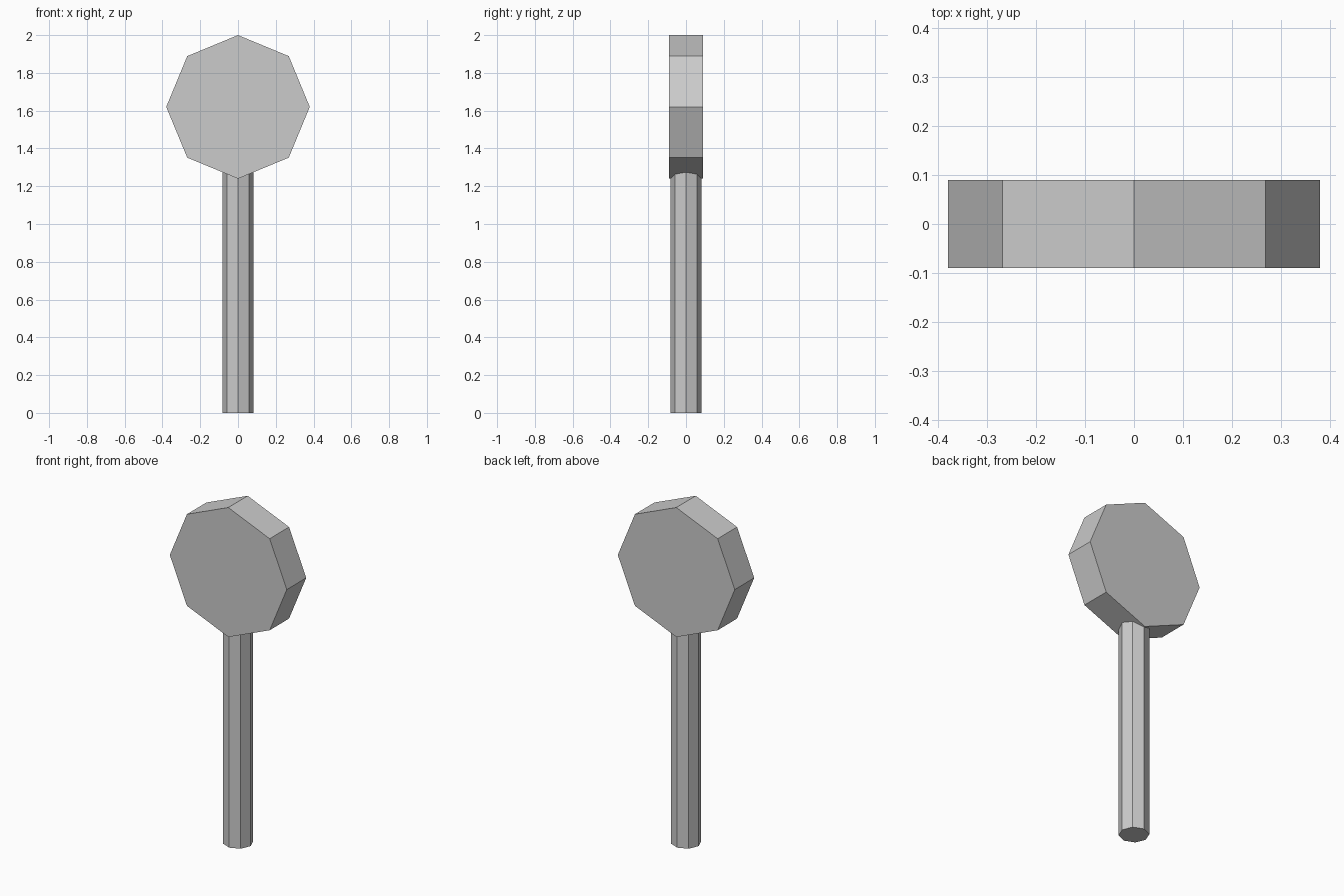
import bpy
from math import pi

if "Cube" in bpy.data.objects:
    bpy.data.objects.remove(bpy.data.objects["Cube"])


def octagon_prism(name, radius, depth, location, rotation=(0, 0, 0)):
    bpy.ops.mesh.primitive_cylinder_add(vertices=8, radius=radius, depth=depth,
                                        location=location, rotation=rotation)
    obj = bpy.context.object
    obj.name = name
    return obj


# Handle: slim octagonal pole, its top sunk into the head
handle_top = 1.32
octagon_prism("handle", 0.082, handle_top, (0, 0, handle_top / 2))

# Head: thick octagonal disc facing front, standing on a corner
octagon_prism("head", 0.38, 0.18, (0, 0, 1.62), (pi / 2, 0, 0))
